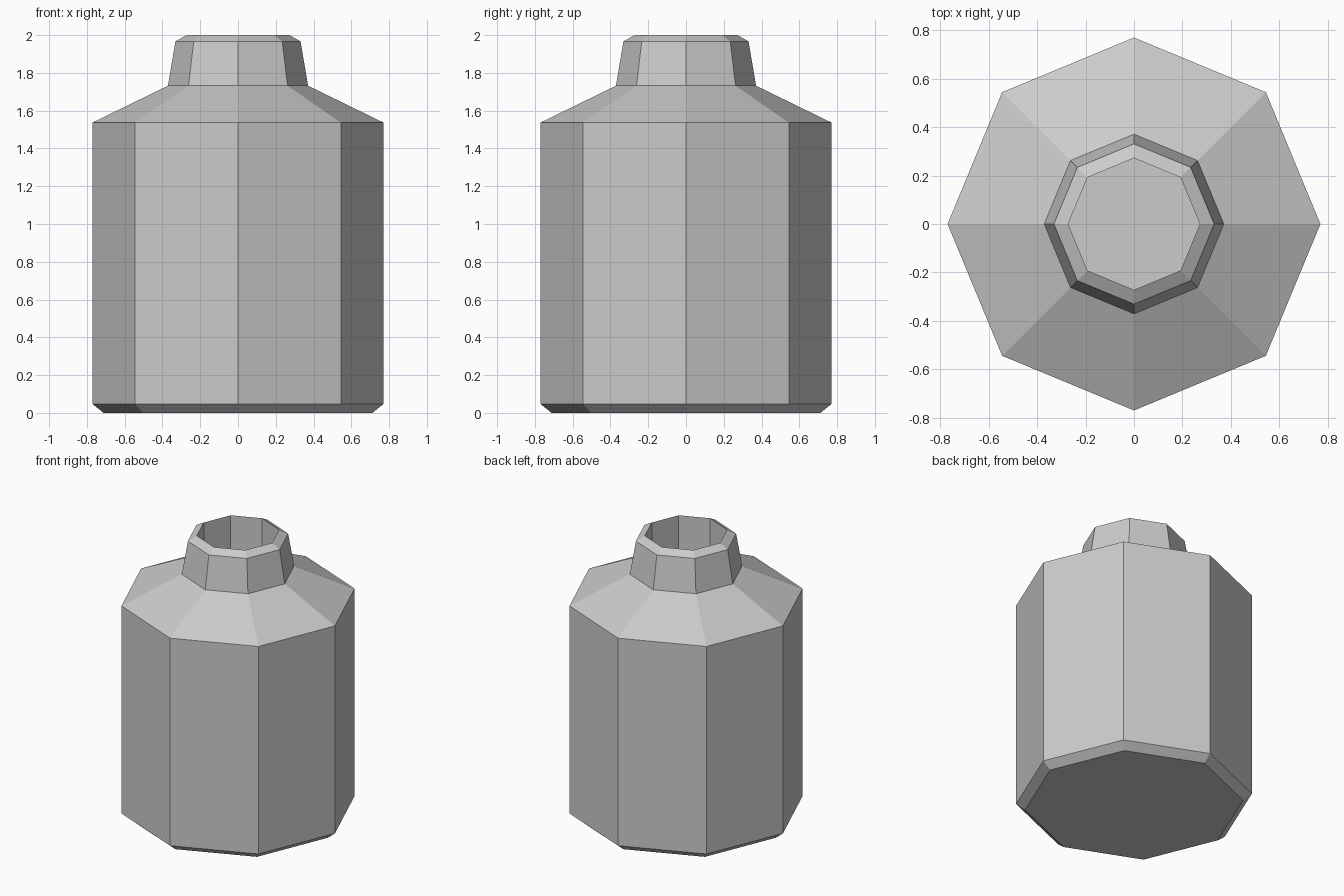
import bpy, bmesh
from math import cos, sin, pi

if "Cube" in bpy.data.objects:
    bpy.data.objects.remove(bpy.data.objects["Cube"])

SIDES = 8


def lathe(name, profile):
    """Stack octagonal rings along a (radius, height) profile and cap both ends."""
    bm = bmesh.new()
    rings = [[bm.verts.new((r * cos(2 * pi * i / SIDES), r * sin(2 * pi * i / SIDES), z))
              for i in range(SIDES)] for r, z in profile]
    for a, b in zip(rings, rings[1:]):
        for i in range(SIDES):
            j = (i + 1) % SIDES
            bm.faces.new((a[i], a[j], b[j], b[i]))
    bm.faces.new(rings[0][::-1])
    bm.faces.new(rings[-1])
    mesh = bpy.data.meshes.new(name)
    bm.to_mesh(mesh)
    bm.free()
    obj = bpy.data.objects.new(name, mesh)
    bpy.context.collection.objects.link(obj)
    return obj


# Bottle: chamfered base, straight body, shoulder, tapered neck, rim, then the recessed mouth
lathe("bottle", [
    (0.712, 0.0), (0.77, 0.047), (0.77, 1.537),
    (0.371, 1.732), (0.331, 1.967), (0.272, 2.0),
    (0.272, 1.68),
])
